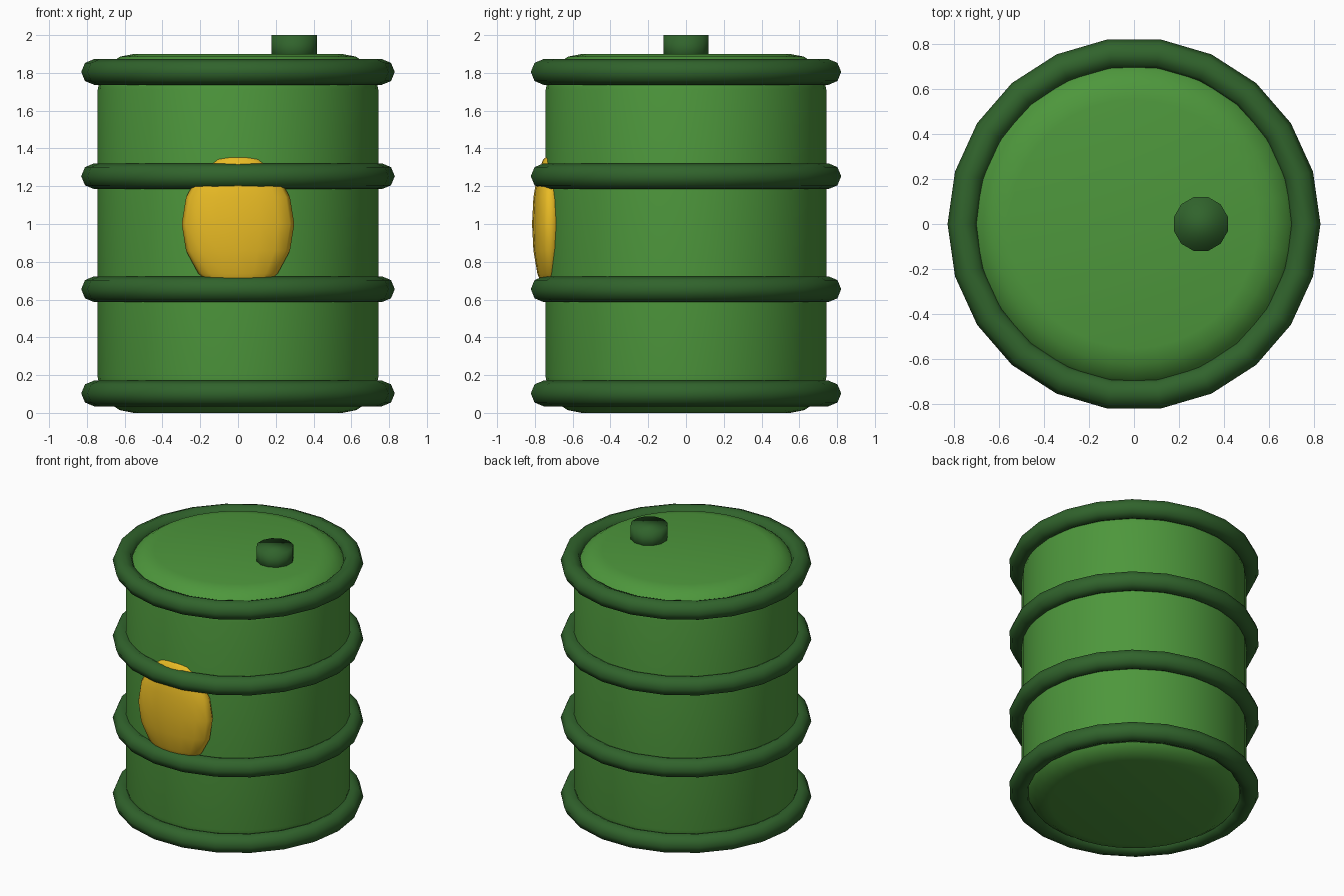
import bpy, bmesh, math
from mathutils import Matrix

if "Cube" in bpy.data.objects:
    bpy.data.objects.remove(bpy.data.objects["Cube"])


def material(name, rgb):
    m = bpy.data.materials.new(name)
    m.diffuse_color = (*rgb, 1.0)
    m.use_nodes = True
    m.node_tree.nodes["Principled BSDF"].inputs["Base Color"].default_value = m.diffuse_color
    return m


GREEN = material("drum green", (0.075, 0.31, 0.045))
DARK = material("dark green", (0.03, 0.125, 0.025))
YELLOW = material("label yellow", (0.82, 0.50, 0.018))


def add(name, bm, mat):
    bmesh.ops.recalc_face_normals(bm, faces=bm.faces)
    for f in bm.faces:
        f.smooth = True
    me = bpy.data.meshes.new(name)
    bm.to_mesh(me)
    bm.free()
    me.materials.append(mat)
    ob = bpy.data.objects.new(name, me)
    bpy.context.collection.objects.link(ob)
    return ob


def lathe(name, profile, sides, mat, closed=False):
    # Revolve (radius, z) points around z
    bm = bmesh.new()
    rings = []
    for i in range(sides):
        a = 2 * math.pi * i / sides
        rings.append([bm.verts.new((r * math.cos(a), r * math.sin(a), z)) for r, z in profile])
    n = len(profile)
    for i in range(sides):
        p, q = rings[i], rings[(i + 1) % sides]
        for j in range(n if closed else n - 1):
            k = (j + 1) % n
            bm.faces.new((p[j], q[j], q[k], p[k]))
    if not closed:
        bm.faces.new([r[0] for r in rings])
        bm.faces.new([r[-1] for r in rings])
    return add(name, bm, mat)


# Drum body with rounded top and bottom edges
R, H, B = 0.743, 1.90, 0.19
arc = [math.radians(a) for a in (0, 22.5, 45, 67.5, 90)]
upper = [(R - B + B * math.cos(a), H - B + B * math.sin(a)) for a in arc]
lower = [(r, H - z) for r, z in reversed(upper)]
lathe("drum_body", lower + upper, 36, GREEN)

# Four hoops
for i, z in enumerate((0.103, 0.655, 1.253, 1.805)):
    section = [(0.762 + 0.068 * math.cos(k * math.pi / 4),
                z + 0.068 * math.sin(k * math.pi / 4)) for k in range(8)]
    lathe(f"hoop_{i + 1}", section, 22, DARK, closed=True)

# Filler cap on the lid
bm = bmesh.new()
bmesh.ops.create_cone(bm, cap_ends=True, segments=12, radius1=0.124, radius2=0.124, depth=0.14,
                      matrix=Matrix.Translation((0.298, 0, 1.93)) @ Matrix.Rotation(math.pi / 12, 4, 'Z'))
add("filler_cap", bm, DARK)

# Flattened oval badge on the front
bm = bmesh.new()
bmesh.ops.create_uvsphere(bm, u_segments=16, v_segments=8, radius=1.0,
                          matrix=Matrix.Translation((0, -0.72, 1.0)) @ Matrix.Diagonal((0.298, 0.095, 0.37, 1)))
add("front_badge", bm, YELLOW)
